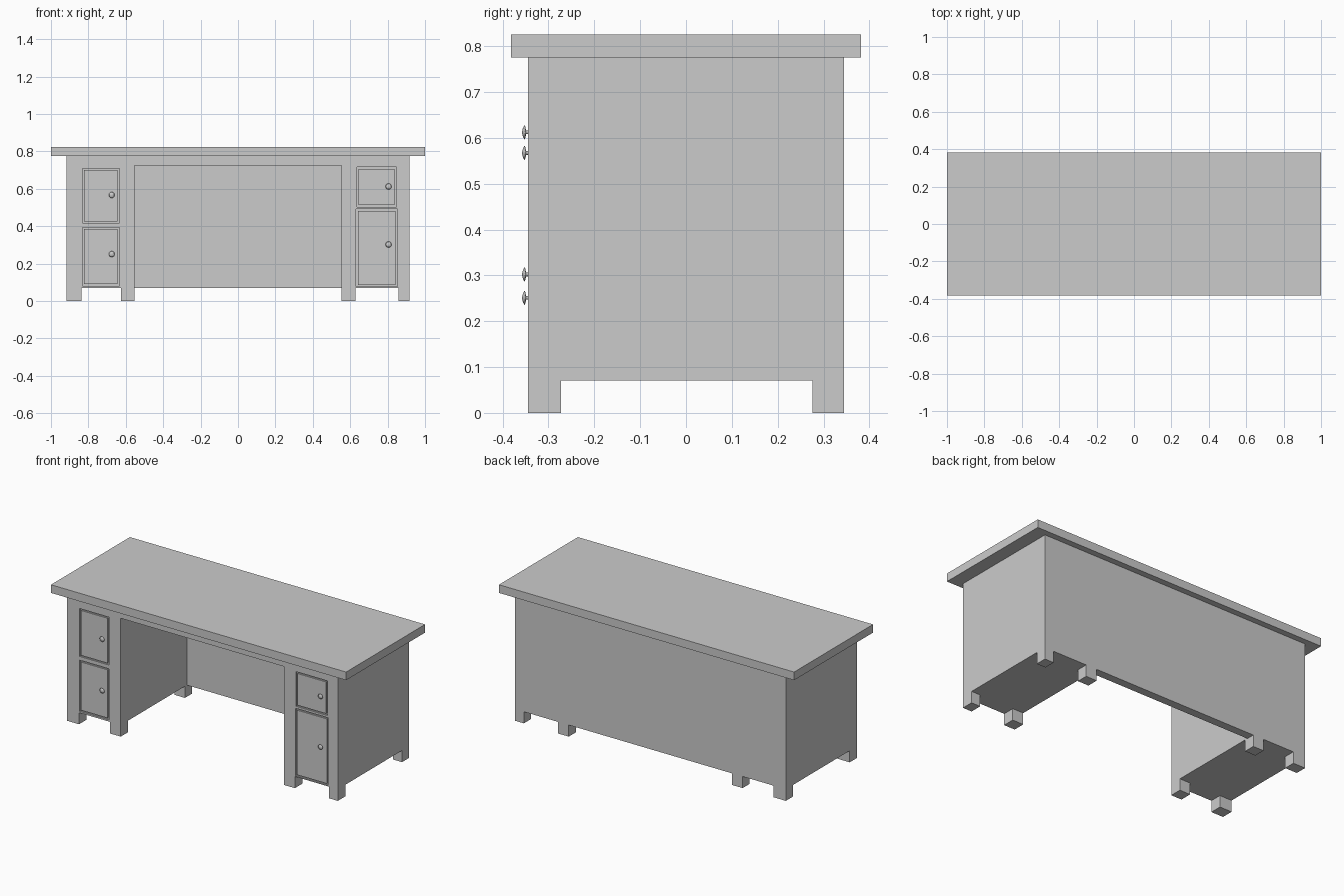
import bpy, bmesh
from math import pi
from mathutils import Matrix, Vector

if "Cube" in bpy.data.objects:
    bpy.data.objects.remove(bpy.data.objects["Cube"])

FRONT, BACK = -0.345, 0.345
FLOOR, TOP = 0.071, 0.775


def make_boxes(name, boxes):
    """One object from boxes given as (x0, x1, y0, y1, z0, z1)."""
    bm = bmesh.new()
    for x0, x1, y0, y1, z0, z1 in boxes:
        m = Matrix.Translation(((x0 + x1) / 2, (y0 + y1) / 2, (z0 + z1) / 2))
        m = m @ Matrix.Diagonal((x1 - x0, y1 - y0, z1 - z0, 1))
        bmesh.ops.create_cube(bm, size=1, matrix=m)
    me = bpy.data.meshes.new(name)
    bm.to_mesh(me)
    bm.free()
    ob = bpy.data.objects.new(name, me)
    bpy.context.collection.objects.link(ob)
    return ob


def make_knob(name, x, z):
    """Thin rounded disc on a slim stem, turned about the y axis."""
    profile = [(0.004, 0.002), (0.004, -0.004), (0.011, -0.005), (0.016, -0.007),
               (0.011, -0.010), (0.005, -0.012), (0, -0.0125)]
    bm = bmesh.new()
    vs = [bm.verts.new((r, y, 0)) for r, y in profile]
    es = [bm.edges.new(p) for p in zip(vs, vs[1:])]
    bmesh.ops.spin(bm, geom=vs + es, cent=(0, 0, 0), axis=(0, 1, 0),
                   angle=2 * pi, steps=20)
    bmesh.ops.remove_doubles(bm, verts=bm.verts, dist=1e-5)
    bmesh.ops.recalc_face_normals(bm, faces=bm.faces)
    for f in bm.faces:
        f.smooth = True
    bmesh.ops.translate(bm, verts=bm.verts, vec=Vector((x, FRONT, z)))
    me = bpy.data.meshes.new(name)
    bm.to_mesh(me)
    bm.free()
    bpy.context.collection.objects.link(bpy.data.objects.new(name, me))


# Desk top
make_boxes("desk_top", [(-1, 1, -0.382, 0.382, TOP, 0.825)])

# Doors and drawers: name, x0, x1, z0, z1, knob x, knob z
fronts = [
    ("upper_left_door", -0.832, -0.634, 0.417, 0.710, -0.675, 0.567),
    ("lower_left_door", -0.832, -0.634, 0.081, 0.394, -0.675, 0.251),
    ("upper_right_door", 0.636, 0.847, 0.504, 0.716, 0.805, 0.612),
    ("lower_right_door", 0.632, 0.852, 0.077, 0.491, 0.805, 0.302),
]

# Carcass with the kneehole and shallow door recesses cut out
carcass = make_boxes("carcass", [(-0.918, 0.918, FRONT, BACK, FLOOR, TOP)])
cuts = [(-0.553, 0.553, -0.5, 0.295, -0.1, 0.725)]
cuts += [(x0, x1, -0.4, FRONT + 0.01, z0, z1) for _, x0, x1, z0, z1, _, _ in fronts]
cutter = make_boxes("recess_cutter", cuts)
cutter.hide_render = True
cutter.display_type = 'WIRE'
mod = carcass.modifiers.new("recesses", 'BOOLEAN')
mod.operation = 'DIFFERENCE'
mod.solver = 'EXACT'
mod.object = cutter
bpy.context.view_layer.objects.active = carcass
bpy.ops.object.modifier_apply(modifier=mod.name)
bpy.data.objects.remove(cutter)

# Flush door panels, leaving a groove around each, and their knobs
GAP = 0.009
for name, x0, x1, z0, z1, kx, kz in fronts:
    make_boxes(name, [(x0 + GAP, x1 - GAP, FRONT, FRONT + 0.01, z0 + GAP, z1 - GAP)])
    make_knob(name + "_knob", kx, kz)

# Feet under both pedestals
feet = [(x0, x1, y0, y1, 0, FLOOR)
        for x0, x1 in ((-0.918, -0.836), (-0.625, -0.553), (0.553, 0.627), (0.857, 0.918))
        for y0, y1 in ((FRONT, -0.273), (0.276, BACK))]
make_boxes("feet", feet)
